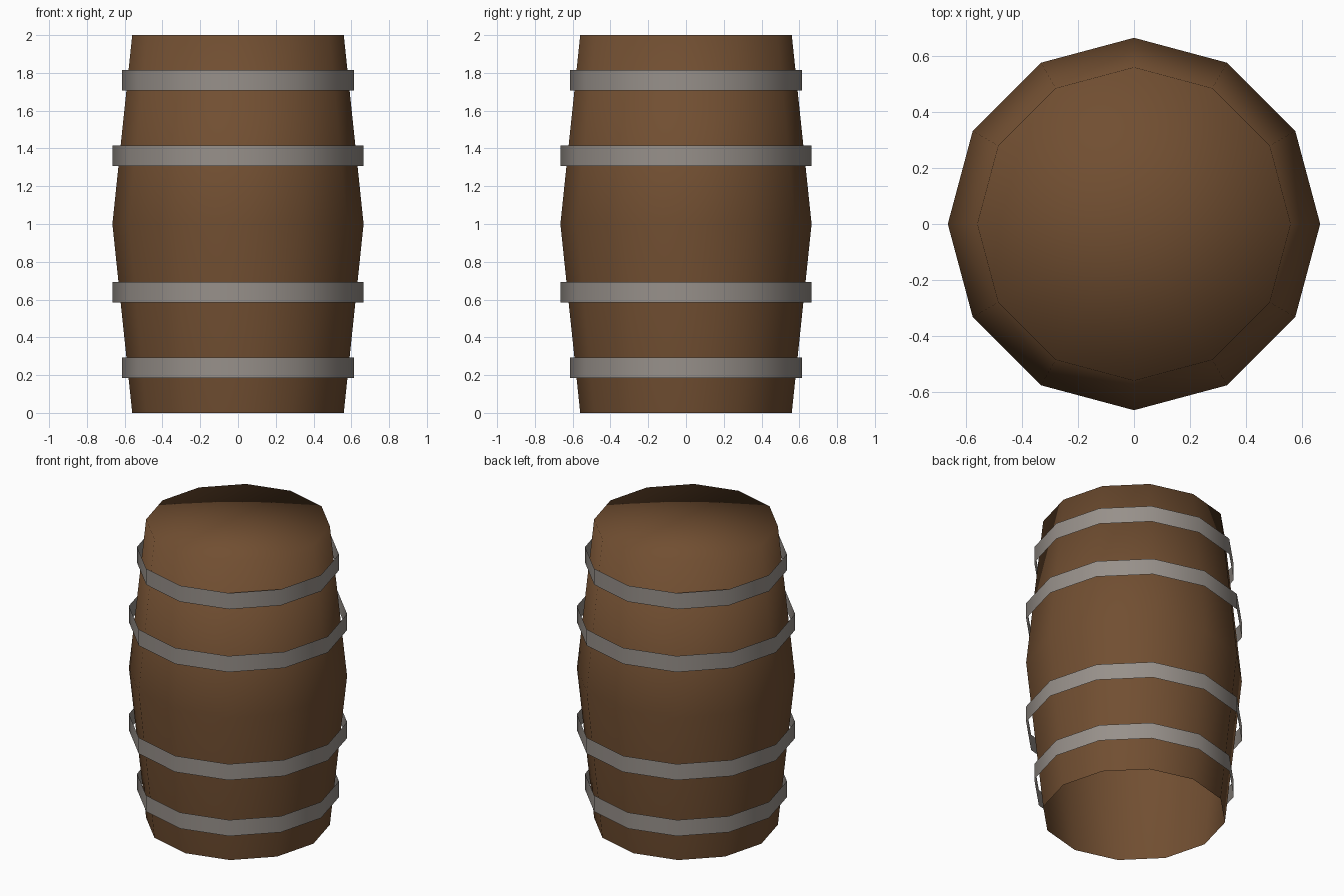
import bpy, bmesh, math

if "Cube" in bpy.data.objects:
    bpy.data.objects.remove(bpy.data.objects["Cube"])

SIDES = 12

def material(name, rgb):
    m = bpy.data.materials.new(name)
    m.diffuse_color = (*rgb, 1.0)
    m.use_nodes = True
    m.node_tree.nodes["Principled BSDF"].inputs["Base Color"].default_value = m.diffuse_color
    return m

wood = material("brown_wood", (0.165, 0.077, 0.031))
metal = material("grey_metal", (0.31, 0.28, 0.255))

def lathe(name, profile, mat, cap_top=False):
    """Smooth 12-sided shell through (radius, height) points, bottom to top."""
    bm = bmesh.new()
    rings = [[bm.verts.new((r * math.cos(math.tau * i / SIDES),
                            r * math.sin(math.tau * i / SIDES), z))
              for i in range(SIDES)] for r, z in profile]
    for low, high in zip(rings, rings[1:]):
        for i in range(SIDES):
            j = (i + 1) % SIDES
            bm.faces.new((low[i], low[j], high[j], high[i]))
    if cap_top:
        centre = bm.verts.new((0, 0, profile[-1][1]))
        for i in range(SIDES):
            bm.faces.new((rings[-1][i], rings[-1][(i + 1) % SIDES], centre))
    for f in bm.faces:
        f.smooth = True
    mesh = bpy.data.meshes.new(name)
    bm.to_mesh(mesh)
    bm.free()
    mesh.materials.append(mat)
    ob = bpy.data.objects.new(name, mesh)
    bpy.context.collection.objects.link(ob)
    return ob

# Bulging wooden body: closed lid, open underside
lathe("barrel_body", [(0.56, 0), (0.665, 1), (0.56, 2)], wood, cap_top=True)

# Thin metal hoops, mirrored about mid height
for label, radius, offset in (("inner", 0.665, 0.362), ("outer", 0.615, 0.76)):
    for side, sign in (("lower", -1), ("upper", 1)):
        z = 1 + sign * offset
        lathe(f"{side}_{label}_hoop", [(radius, z - 0.054), (radius, z + 0.054)], metal)
